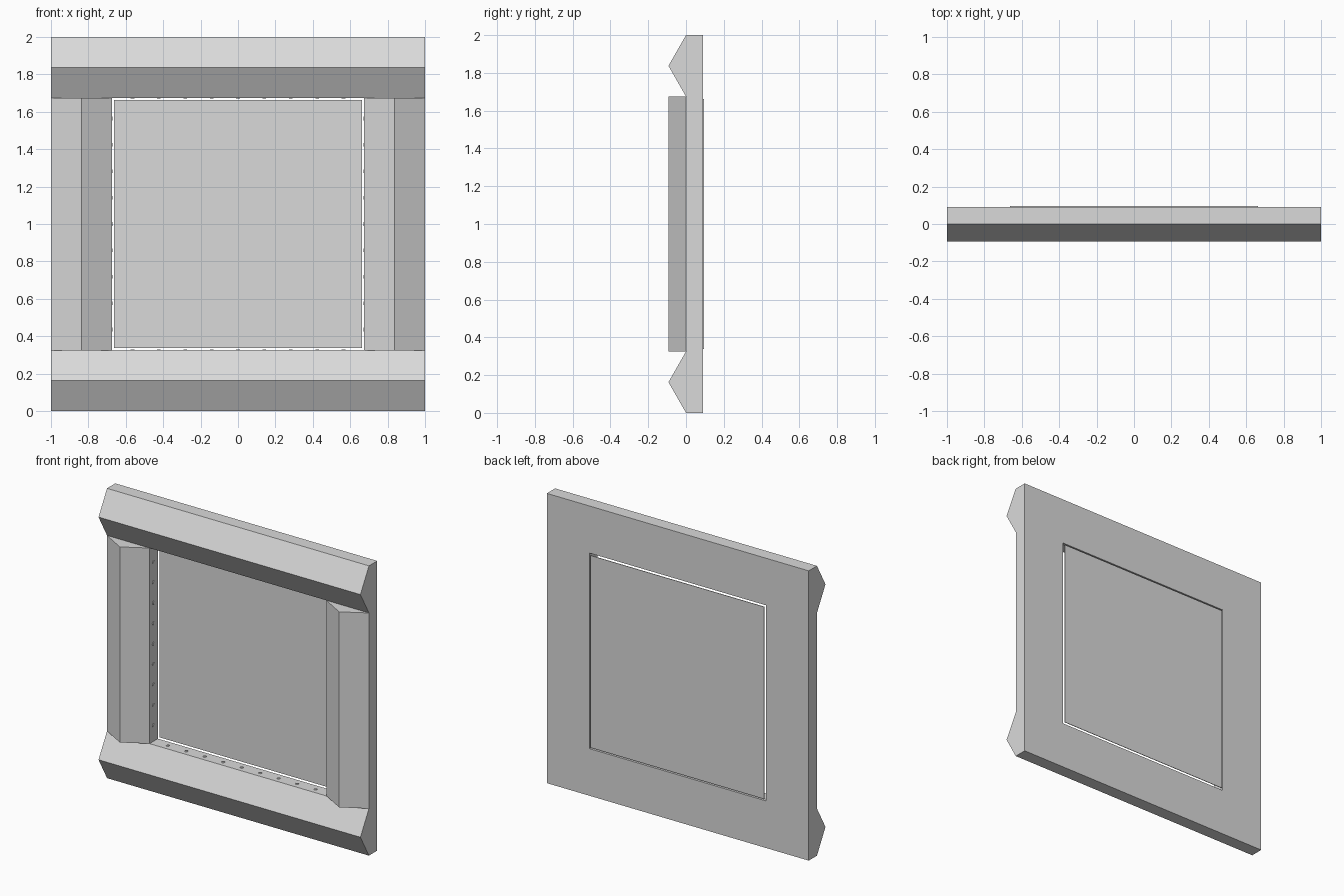
import bpy
import bmesh
from mathutils import Matrix, Vector

cube = bpy.data.objects.get("Cube")
if cube:
    bpy.data.objects.remove(cube, do_unlink=True)

HALF = 1.0        # half the outer size
OPEN = 0.675      # half the opening
PANEL = 0.663     # half the thin back panel
FRONT, BACK, RIDGE = 0.0, 0.09, -0.093

grey = bpy.data.materials.new("light_grey")
grey.use_nodes = True
colour = (0.7, 0.7, 0.7, 1)
grey.diffuse_color = colour
grey.node_tree.nodes["Principled BSDF"].inputs["Base Color"].default_value = colour


def add_object(name, bm):
    bmesh.ops.recalc_face_normals(bm, faces=bm.faces)
    mesh = bpy.data.meshes.new(name)
    bm.to_mesh(mesh)
    bm.free()
    mesh.materials.append(grey)
    obj = bpy.data.objects.new(name, mesh)
    bpy.context.collection.objects.link(obj)
    return obj


def moulding(name, half_length, turn, offset):
    """Five-sided rail profile extruded along x, then turned about y."""
    half = (HALF - OPEN) / 2
    profile = [(BACK, -half), (FRONT, -half), (RIDGE, 0), (FRONT, half), (BACK, half)]
    bm = bmesh.new()
    face = bm.faces.new([bm.verts.new((-half_length, y, z)) for y, z in profile])
    ext = bmesh.ops.extrude_face_region(bm, geom=[face])
    moved = [v for v in ext["geom"] if isinstance(v, bmesh.types.BMVert)]
    bmesh.ops.translate(bm, verts=moved, vec=(2 * half_length, 0, 0))
    if turn:
        bmesh.ops.rotate(bm, verts=bm.verts, matrix=Matrix.Rotation(1.5707963, 3, 'Y'))
    bmesh.ops.translate(bm, verts=bm.verts, vec=Vector(offset) + Vector((0, 0, HALF)))
    return add_object(name, bm)


# Frame: full-width rails above and below, shorter stiles between them
MID = (HALF + OPEN) / 2
moulding("top_rail", HALF, False, (0, 0, MID))
moulding("bottom_rail", HALF, False, (0, 0, -MID))
moulding("left_stile", OPEN, True, (MID, 0, 0))
moulding("right_stile", OPEN, True, (-MID, 0, 0))

# Thin panel, sitting just proud of the back with a narrow gap around it
bm = bmesh.new()
bmesh.ops.create_cube(bm, size=1)
bmesh.ops.scale(bm, verts=bm.verts, vec=(2 * PANEL, 0.004, 2 * PANEL))
bmesh.ops.translate(bm, verts=bm.verts, vec=(0, 0.093, HALF))
add_object("back_panel", bm)

# Small pin heads spaced along the four inner walls
bm = bmesh.new()
for quarter in range(4):
    spin = Matrix.Rotation(quarter * 1.5707963, 4, 'Y')
    for i in range(-4, 5):
        place = Matrix.Translation((i * 0.141, 0.04, -OPEN))
        bmesh.ops.create_cone(bm, cap_ends=True, segments=8, radius1=0.014, radius2=0.009,
                              depth=0.008, matrix=Matrix.Translation((0, 0, HALF)) @ spin @ place)
add_object("inner_pins", bm)
